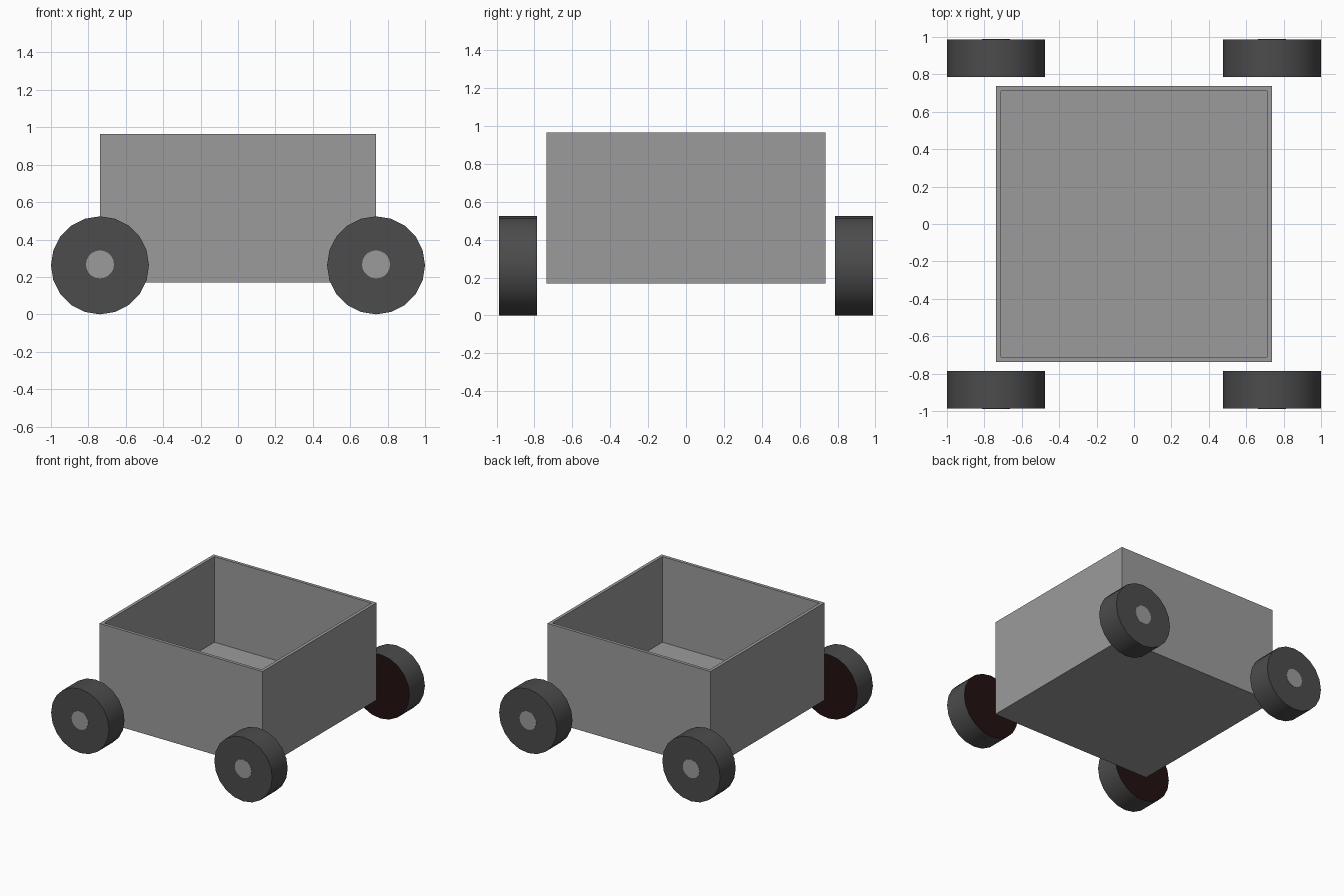
import bpy, bmesh, math
from mathutils import Matrix

if "Cube" in bpy.data.objects:
    bpy.data.objects.remove(bpy.data.objects["Cube"])


def material(name, rgb):
    m = bpy.data.materials.new(name)
    m.diffuse_color = (*rgb, 1)
    m.use_nodes = True
    m.node_tree.nodes["Principled BSDF"].inputs["Base Color"].default_value = m.diffuse_color
    return m


GREY = material("body grey", (0.33, 0.33, 0.33))
TYRE = material("tyre dark grey", (0.072, 0.072, 0.072))
INNER = material("inner wheel dark red", (0.017, 0.005, 0.005))


def add_object(name, bm, *mats):
    bmesh.ops.recalc_face_normals(bm, faces=bm.faces)
    me = bpy.data.meshes.new(name)
    bm.to_mesh(me)
    bm.free()
    ob = bpy.data.objects.new(name, me)
    bpy.context.collection.objects.link(ob)
    for m in mats:
        me.materials.append(m)
    return ob


def cylinder_y(x, y, z, radius, depth, sides):
    bm = bmesh.new()
    bmesh.ops.create_cone(
        bm, cap_ends=True, segments=sides, radius1=radius, radius2=radius, depth=depth,
        matrix=Matrix.Translation((x, y, z)) @ Matrix.Rotation(math.pi / 2, 4, 'X'))
    bm.normal_update()
    for f in bm.faces:
        f.smooth = len(f.verts) == 4
    for e in bm.edges:
        e.smooth = all(len(f.verts) == 4 for f in e.link_faces)
    return bm


# open-topped box: inset the top face, then sink it to the floor level
Z0, Z1, HALF, WALL, FLOOR = 0.17, 0.965, 0.737, 0.037, 0.265
bm = bmesh.new()
bmesh.ops.create_cube(bm, size=1)
bmesh.ops.scale(bm, vec=(2 * HALF, 2 * HALF, Z1 - Z0), verts=bm.verts)
bmesh.ops.translate(bm, vec=(0, 0, (Z0 + Z1) / 2), verts=bm.verts)
bm.normal_update()
top = max(bm.faces, key=lambda f: f.calc_center_median().z)
bmesh.ops.inset_region(bm, faces=[top], thickness=WALL)
ext = bmesh.ops.extrude_discrete_faces(bm, faces=[top])
for v in ext["faces"][0].verts:
    v.co.z = FLOOR
add_object("open_box", bm, GREY)

# four wheels with hub caps on the outer side
for sx, xn in ((-1, "left"), (1, "right")):
    for sy, yn in ((-1, "front"), (1, "back")):
        bm = cylinder_y(sx * 0.738, sy * 0.886, 0.262, 0.262, 0.2, 20)
        for f in bm.faces:
            if f.normal.y * sy < -0.9:
                f.material_index = 1  # face towards the box
        add_object(f"{yn}_{xn}_wheel", bm, TYRE, INNER)
        bm = cylinder_y(sx * 0.738, sy * 0.986, 0.267, 0.075, 0.004, 20)
        add_object(f"{yn}_{xn}_hub_cap", bm, GREY)
